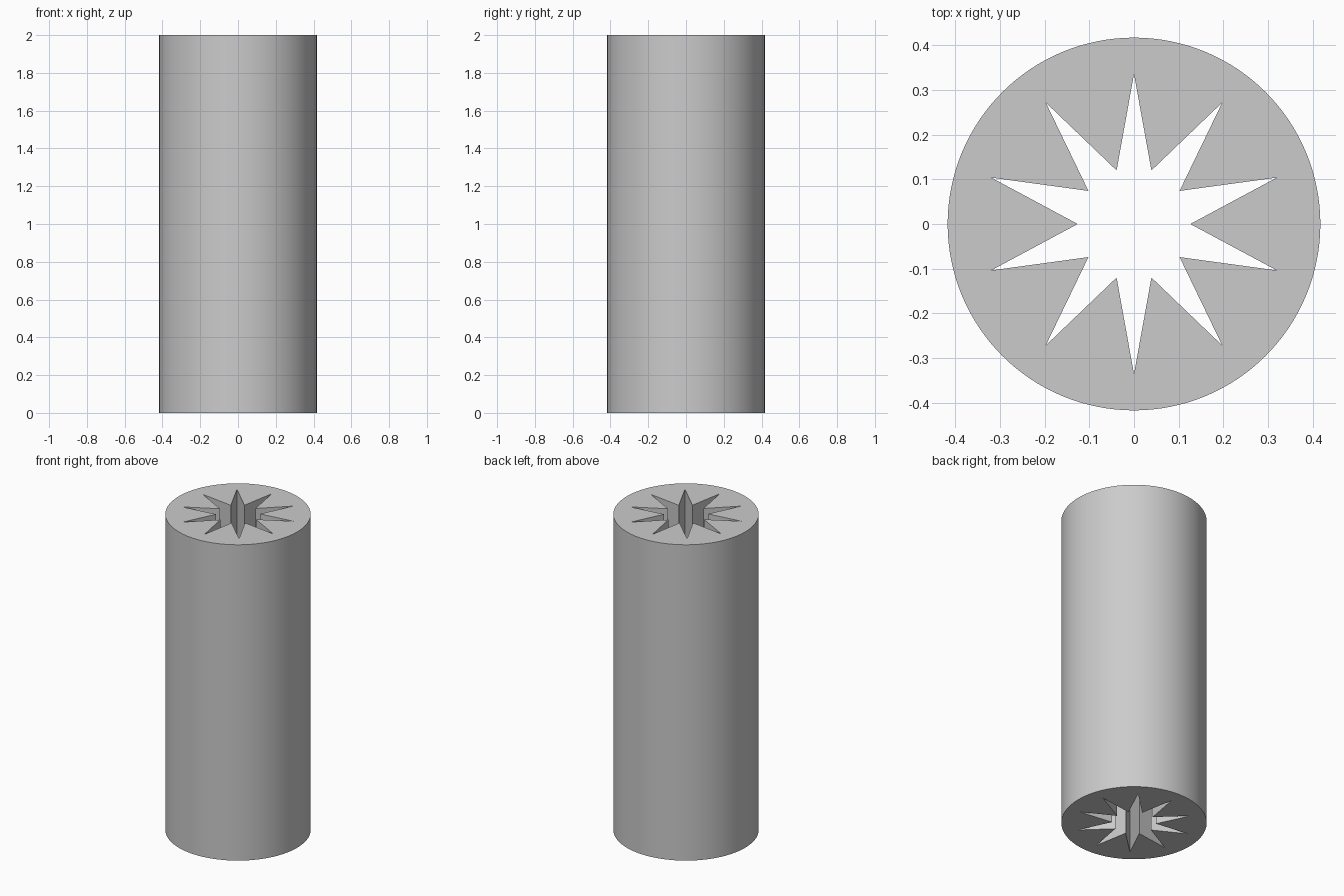
import bpy
import bmesh
from math import cos, sin, pi, radians

if "Cube" in bpy.data.objects:
    bpy.data.objects.remove(bpy.data.objects["Cube"], do_unlink=True)

HEIGHT = 2.0
OUTER_RADIUS = 0.417
TIP_RADIUS, VALLEY_RADIUS = 0.336, 0.126
RIM_SIDES, STAR_POINTS = 128, 10


def loop_edges(bm, radii):
    """Closed ring of edges at z = 0, one vertex per radius."""
    n = len(radii)
    verts = [bm.verts.new((r * cos(2 * pi * i / n), r * sin(2 * pi * i / n), 0))
             for i, r in enumerate(radii)]
    return [bm.edges.new((verts[i - 1], verts[i])) for i in range(n)]


# Cross-section: round rim with a star-shaped hole
bm = bmesh.new()
edges = loop_edges(bm, [OUTER_RADIUS] * RIM_SIDES)
edges += loop_edges(bm, [VALLEY_RADIUS, TIP_RADIUS] * STAR_POINTS)
bmesh.ops.triangle_fill(bm, edges=edges, use_beauty=True)

# Raise the section into a solid with the star bore running right through
top = bmesh.ops.extrude_face_region(bm, geom=bm.faces[:], use_keep_orig=True)
top_verts = [g for g in top["geom"] if isinstance(g, bmesh.types.BMVert)]
bmesh.ops.translate(bm, verts=top_verts, vec=(0, 0, HEIGHT))
bmesh.ops.recalc_face_normals(bm, faces=bm.faces[:])

mesh = bpy.data.meshes.new("star_bore_cylinder")
bm.to_mesh(mesh)
bm.free()
cylinder = bpy.data.objects.new("star_bore_cylinder", mesh)
bpy.context.collection.objects.link(cylinder)

# Plain grey material
grey = bpy.data.materials.new("light_grey")
grey.use_nodes = True
colour = (0.6, 0.6, 0.6, 1)
grey.diffuse_color = colour
grey.node_tree.nodes["Principled BSDF"].inputs["Base Color"].default_value = colour
mesh.materials.append(grey)

# Smooth outer wall, crisp rims and star edges
bpy.ops.object.select_all(action="DESELECT")
cylinder.select_set(True)
bpy.context.view_layer.objects.active = cylinder
bpy.ops.object.shade_smooth_by_angle(angle=radians(30))
